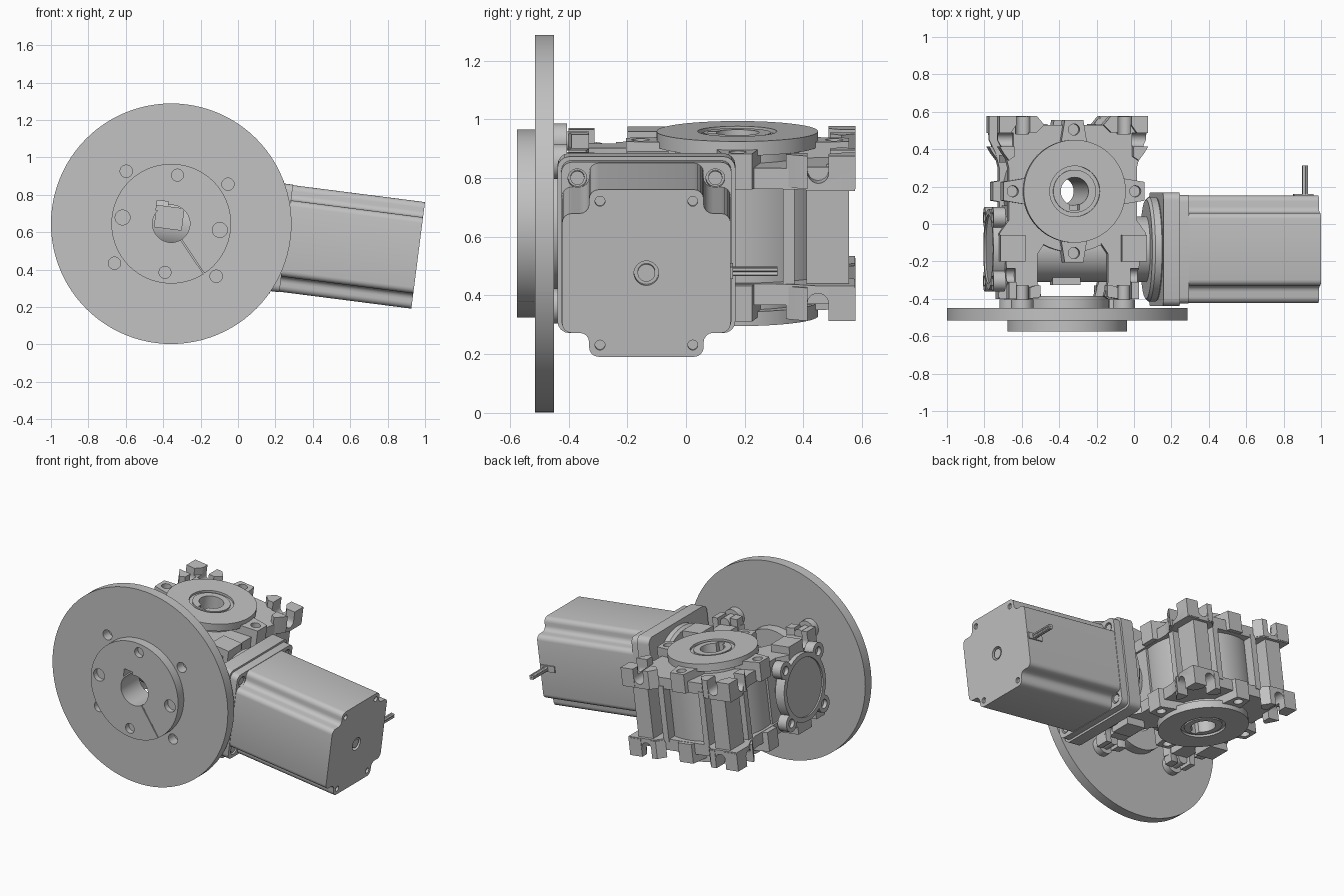
import bpy, bmesh, math
from mathutils import Matrix

if "Cube" in bpy.data.objects:
    bpy.data.objects.remove(bpy.data.objects["Cube"])

metal = bpy.data.materials.new("cast_grey")
metal.use_nodes = True
grey = (0.54, 0.54, 0.54, 1)
metal.diffuse_color = grey
metal.node_tree.nodes["Principled BSDF"].inputs["Base Color"].default_value = grey

# The whole unit is tilted about the output flange axis
TILT = Matrix.Translation((-0.357, 0, 0.645)) @ Matrix.Rotation(math.radians(7.3), 4, 'Y')
MAP = {'X': lambda a, b, t: (t, a, b),
       'Y': lambda a, b, t: (a, t, b),
       'Z': lambda a, b, t: (a, b, t)}


def prism(name, pts, axis, lo, hi, bevel=0, rim=0):
    """Extrude a closed profile along an axis; bevel rounds corners, rim softens end edges."""
    bm = bmesh.new()
    rings = [[bm.verts.new(MAP[axis](a, b, t)) for a, b in pts] for t in (lo, hi)]
    n = len(pts)
    caps = [bm.faces.new(rings[0]), bm.faces.new(rings[1][::-1])]
    for i in range(n):
        j = (i + 1) % n
        bm.faces.new((rings[0][i], rings[0][j], rings[1][j], rings[1][i]))
    bmesh.ops.recalc_face_normals(bm, faces=bm.faces)
    if bevel:
        long_edges = [bm.edges.get(pair) for pair in zip(*rings)]
        bmesh.ops.bevel(bm, geom=long_edges, offset=bevel, segments=4, profile=0.5, affect='EDGES')
    if rim:
        edges = [e for f in caps for e in f.edges]
        bmesh.ops.bevel(bm, geom=edges, offset=rim, segments=1, affect='EDGES')
    me = bpy.data.meshes.new(name)
    bm.to_mesh(me)
    bm.free()
    me.transform(TILT)
    me.materials.append(metal)
    ob = bpy.data.objects.new(name, me)
    bpy.context.collection.objects.link(ob)
    return ob


def rect(a0, a1, b0, b1):
    return [(a0, b0), (a1, b0), (a1, b1), (a0, b1)]


def circle(r, a=0, b=0, n=48):
    return [(a + r * math.cos(2 * math.pi * i / n), b + r * math.sin(2 * math.pi * i / n))
            for i in range(n)]


def cyl(name, r, axis, lo, hi, a=0, b=0, n=48, rim=0):
    return prism(name, circle(r, a, b, n), axis, lo, hi, 0, rim)


def cut(ob, cutters):
    bpy.context.view_layer.objects.active = ob
    for c in cutters:
        c.hide_render = True
        m = ob.modifiers.new("cut", 'BOOLEAN')
        m.operation, m.object = 'DIFFERENCE', c
        bpy.ops.object.modifier_apply(modifier=m.name)
        bpy.data.objects.remove(c)


def mirrored(half):
    return half + [(-a, b) for a, b in reversed(half) if a > 0]


BORE_Y, WORM_Y = 0.175, -0.135
SIGNS = (-1, 1)
CORNERS = [(i, j) for i in SIGNS for j in SIGNS]

# Output flange: large plate, front hub, rear hub
plate = cyl("output_flange_plate", 0.643, 'Y', -0.515, -0.45, n=96)
hub = cyl("output_flange_hub", 0.32, 'Y', -0.575, -0.51, n=72)
rear = cyl("output_flange_rear_hub", 0.225, 'Y', -0.455, -0.385)
for ob in (plate, hub, rear):
    cut(ob, [cyl("bore_cutter", 0.1, 'Y', -0.7, -0.3),
             prism("key_cutter", rect(-0.09, -0.03, 0.06, 0.115), 'Y', -0.7, -0.3)])
cut(plate, [cyl("bolt_cutter", 0.033, 'Y', -0.7, -0.3, i * 0.274, j * 0.248, 24) for i, j in CORNERS])
cut(hub, [cyl("hole_cutter", r, 'Y', -0.7, -0.54, a, b, 24)
          for r, a, b in ((0.032, 0, 0.262), (0.032, 0, -0.262), (0.04, 0.262, 0), (0.04, -0.262, 0))])
cut(hub, [prism("slit_cutter", [(0.05, -0.068), (0.055, -0.064), (0.25, -0.286), (0.245, -0.29)],
                'Y', -0.7, -0.52)])

# Bolts joining flange to the housing feet
for i, j in CORNERS:
    cyl("flange_bolt_head", 0.06, 'Y', -0.452, -0.405, i * 0.274, j * 0.248, 24)
    cyl("flange_bolt_shank", 0.033, 'Y', -0.41, -0.33, i * 0.274, j * 0.248, 24)

# Housing: gear drum, worm tube and their ribs
drum = cyl("gear_drum", 0.325, 'Z', -0.23, 0.23, 0, BORE_Y, 64)
cut(drum, [cyl("bore_cutter", 0.075, 'Z', -0.5, 0.5, 0, BORE_Y, 32)])
cyl("worm_tube", 0.175, 'X', -0.4, 0.46, WORM_Y, 0)
prism("worm_front_boss", rect(-0.09, 0.06, -0.03, 0.09), 'Y', -0.325, -0.2)
for s in SIGNS:
    prism("corner_column", rect(s * 0.23, s * 0.34, 0.41, 0.555), 'Z', -0.18, 0.18)
    prism("back_rib", rect(s * 0.13, s * 0.17, 0.4, 0.535), 'Z', -0.18, 0.18)
    prism("side_rib", rect(s * 0.27, s * 0.345, 0.33, 0.37), 'Z', -0.18, 0.18)
    prism("front_column", rect(s * 0.2, s * 0.33, -0.24, 0.1), 'Z', -0.18, 0.18)

# Upper and lower foot plates with slots and upright prongs
outline = mirrored([(0, -0.09), (0.15, -0.1), (0.19, -0.16), (0.19, -0.31), (0.17, -0.385), (0.19, -0.4),
                    (0.345, -0.4), (0.36, -0.2), (0.395, -0.19), (0.395, -0.05), (0.345, 0.02),
                    (0.345, 0.3), (0.365, 0.38), (0.4, 0.45),
                    (0.4, 0.575), (0.21, 0.575), (0.16, 0.53), (0, 0.53)])
prongs = {"back_corner": [(0.4, 0.486), (0.4, 0.578), (0.31, 0.578), (0.31, 0.53), (0.34, 0.486)],
          "back_inner": [(0.238, 0.578), (0.2, 0.578), (0.16, 0.53), (0.2, 0.49), (0.238, 0.49)],
          "back_side": [(0.4, 0.414), (0.38, 0.38), (0.35, 0.34), (0.32, 0.36), (0.32, 0.414)],
          "front_corner": rect(0.31, 0.35, -0.4, -0.311),
          "front_inner": [(0.238, -0.34), (0.238, -0.4), (0.18, -0.39), (0.18, -0.33), (0.21, -0.33)],
          "front_side": rect(0.26, 0.395, -0.2, -0.06)}


def slot(centre, s, axis, lo, hi):
    arc = [(centre + 0.036 * math.cos(t), s * (0.225 + 0.036 * math.sin(t)))
           for t in (math.pi + math.pi * k / 10 for k in range(11))]
    return prism("slot_cutter", arc + [(centre + 0.036, s * 0.4), (centre - 0.036, s * 0.4)], axis, lo, hi)


for s in SIGNS:
    side = "upper" if s > 0 else "lower"
    foot = prism(side + "_foot_plate", outline, 'Z', s * 0.163, s * 0.235)
    cut(foot, [cyl("bore_cutter", 0.075, 'Z', -0.5, 0.5, 0, BORE_Y, 32)])
    for i in SIGNS:
        cut(foot, [slot(0.274 * i, s, 'Y', 0.48, 0.7), slot(0.274 * i, s, 'Y', -0.5, -0.33),
                   slot(0.45, s, 'X', *sorted((i * 0.32, i * 0.5))),
                   slot(-0.275, s, 'X', *sorted((i * 0.31, i * 0.5)))])
        for label, shape in prongs.items():
            prism(f"{side}_{label}_prong", [(i * a, b) for a, b in shape], 'Z', s * 0.17, s * 0.283)

    # Bearing boss and cover disc with recessed ring, bore and keyway
    boss = cyl(side + "_bearing_boss", 0.225, 'Z', s * 0.2, s * 0.28, 0, BORE_Y, 64)
    cover = cyl(side + "_bearing_cover", 0.275, 'Z', s * 0.268, s * 0.317, 0, BORE_Y, 72)
    ring = cyl(side + "_hollow_shaft", 0.115, 'Z', s * 0.2, s * 0.313, 0, BORE_Y)
    cut(cover, [cyl("recess_cutter", 0.135, 'Z', s * 0.303, s * 0.5, 0, BORE_Y)])
    for ob in (boss, cover, ring):
        cut(ob, [cyl("bore_cutter", 0.075, 'Z', s * 0.1, s * 0.5, 0, BORE_Y, 32),
                 prism("key_cutter", rect(-0.025, 0.025, 0.075, 0.12), 'Z', s * 0.1, s * 0.5)])

    # Four screw lugs around the cover
    for k in range(4):
        c, d = round(math.cos(k * math.pi / 2)), round(math.sin(k * math.pi / 2))
        shape = [(0.17, -0.085), (0.38, -0.05), (0.38, 0.05), (0.17, 0.085)]
        lug = prism(side + "_cover_lug", [(c * a - d * b, BORE_Y + d * a + c * b) for a, b in shape],
                    'Z', s * 0.165, s * 0.288)
        cut(lug, [cyl("hole_cutter", 0.03, 'Z', s * 0.24, s * 0.5, c * 0.33, BORE_Y + d * 0.33, 24)])

# Worm end cap on the side away from the motor
cap = cyl("worm_end_flange", 0.215, 'X', -0.425, -0.36, WORM_Y, 0)
cut(cap, [cyl("recess_cutter", 0.185, 'X', -0.6, -0.415, WORM_Y, 0)])
for i, j in CORNERS:
    ear = cyl("worm_end_ear", 0.055, 'X', -0.425, -0.36, WORM_Y + i * 0.17, j * 0.17, 24)
    cut(ear, [cyl("hole_cutter", 0.028, 'X', -0.6, -0.4, WORM_Y + i * 0.17, j * 0.17, 24)])

# Motor adapter: round neck and square plate
cyl("adapter_neck", 0.28, 'X', 0.425, 0.49, WORM_Y, 0, 64, 0.015)
square = lambda h: rect(WORM_Y - h, WORM_Y + h, -h, h)
prism("adapter_plate", square(0.303), 'X', 0.48, 0.57, 0.04)
face = prism("motor_face_plate", square(0.29), 'X', 0.568, 0.62, 0.035)
cut(face, [cyl("hole_cutter", 0.032, 'X', 0.59, 0.8, WORM_Y + i * 0.235, j * 0.235, 24) for i, j in CORNERS])
for i, j in CORNERS:
    cyl("motor_screw", 0.024, 'X', 0.58, 0.615, WORM_Y + i * 0.235, j * 0.235, 16)

# Motor body with stepped corners, shaft hole and end screws
quarter = [(0.287, 0.205), (0.195, 0.205), (0.195, 0.287)]
stepped = [(WORM_Y + a, b) for a, b in
           quarter + [(-a, b) for a, b in quarter[::-1]]
           + [(-a, -b) for a, b in quarter] + [(a, -b) for a, b in quarter[::-1]]]
motor = prism("motor_body", stepped, 'X', 0.618, 1.331, 0.032)
cut(motor, [cyl("hole_cutter", 0.042, 'X', 1.3, 1.5, WORM_Y, 0, 32)])
cut(motor, [cyl("hole_cutter", 0.017, 'X', 1.315, 1.5, WORM_Y + i * 0.158, j * 0.247, 20) for i, j in CORNERS])
cyl("motor_shaft_end", 0.03, 'X', 1.29, 1.325, WORM_Y, 0, 32)

# Motor leads
prism("lead_grommet", rect(1.22, 1.325, -0.02, 0.02), 'Y', 0.14, 0.16)
for i, j in CORNERS:
    cyl("motor_lead", 0.008, 'Y', 0.14, 0.312, 1.282 + i * 0.007, j * 0.007, 12)

bpy.ops.object.select_all(action='DESELECT')
for ob in bpy.context.collection.objects:
    if ob.type == 'MESH' and ob.data.materials and ob.data.materials[0] == metal:
        ob.select_set(True)
        bpy.context.view_layer.objects.active = ob
bpy.ops.object.shade_smooth_by_angle(angle=math.radians(30))
